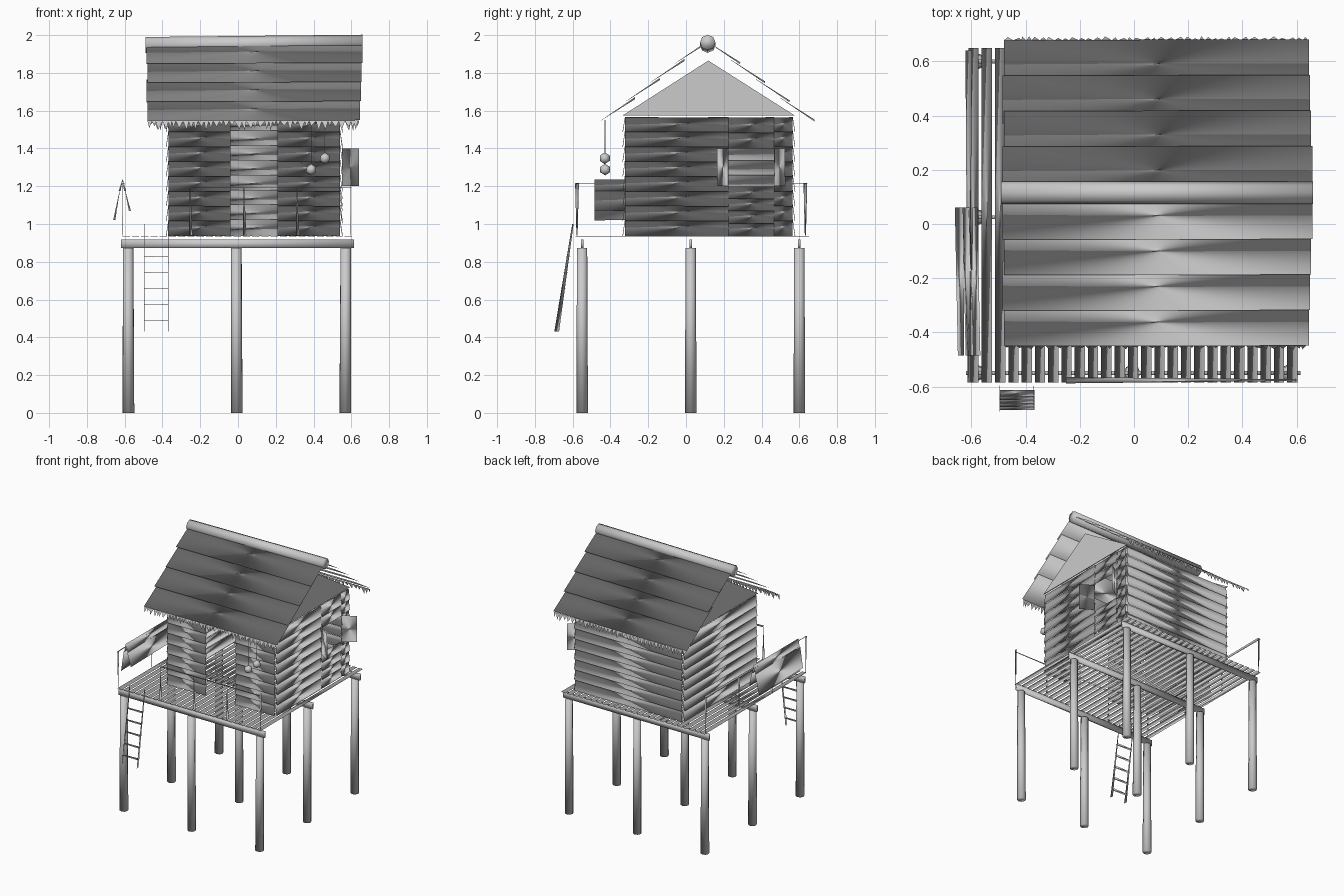
import bpy, bmesh, math, random
from mathutils import Vector

if "Cube" in bpy.data.objects:
    bpy.data.objects.remove(bpy.data.objects["Cube"])
random.seed(4)


def finish(bm, name, smooth=True, recalc=True):
    if recalc:
        bmesh.ops.recalc_face_normals(bm, faces=bm.faces)
    me = bpy.data.meshes.new(name)
    bm.to_mesh(me)
    bm.free()
    if smooth:
        me.shade_smooth()
    ob = bpy.data.objects.new(name, me)
    bpy.context.collection.objects.link(ob)
    return ob


def plate(bm, a, b, c, d, e=0.001):
    """Thin knife-edged board: closed solid with four corners."""
    a, b, c, d = map(Vector, (a, b, c, d))
    n = (c - a).cross(d - b).normalized() * e
    a, b, c, d = [bm.verts.new(p) for p in (a + n, b - n, c + n, d - n)]
    for f in ((a, b, c), (a, c, d), (a, d, b), (b, d, c)):
        bm.faces.new(f)


def prism(bm, pts, d):
    d = Vector(d)
    a = [bm.verts.new(p) for p in pts]
    b = [bm.verts.new(Vector(p) + d) for p in pts]
    bm.faces.new(a)
    bm.faces.new(b[::-1])
    n = len(a)
    for i in range(n):
        bm.faces.new((a[i], a[(i + 1) % n], b[(i + 1) % n], b[i]))


def tube(bm, p0, p1, r0, r1, n=8):
    p0, p1 = Vector(p0), Vector(p1)
    q = (p1 - p0).to_track_quat('Z', 'Y')
    ring = lambda c, r: [bm.verts.new(c + q @ Vector((r * math.cos(2 * math.pi * i / n),
                         r * math.sin(2 * math.pi * i / n), 0))) for i in range(n)]
    a, b = ring(p0, r0), ring(p1, r1)
    bm.faces.new(a[::-1])
    bm.faces.new(b)
    for i in range(n):
        bm.faces.new((a[i], a[(i + 1) % n], b[(i + 1) % n], b[i]))


# Stilts and beams
XS, YS = (-0.58, -0.007, 0.568), (-0.55, 0.025, 0.60)
bm = bmesh.new()
for x in XS:
    for y in YS:
        tube(bm, (x, y, 0), (x + random.uniform(-.003, .003), y, 0.872), 0.031, 0.027)
finish(bm, "stilts")
bm = bmesh.new()
for y in YS:
    prism(bm, [(-0.62, y - 0.007, 0.872), (-0.62, y + 0.007, 0.872),
               (-0.62, y + 0.007, 0.918), (-0.62, y - 0.007, 0.918)], (1.235, 0, 0))
finish(bm, "floor_beams")

# Deck planks
bm = bmesh.new()
for i in range(25):
    x, z = -0.592 + i * 0.049, 0.935
    plate(bm, (x - 0.019, -0.585, z), (x + 0.019, -0.585, z), (x + 0.019, 0.65, z), (x - 0.019, 0.65, z))
finish(bm, "deck_planks")

# Board walls: overlapping rows, lower edge kicked outward
X0, X1, Y0, Y1, ROW, ZB = -0.367, 0.54, -0.322, 0.564, 0.0785, 0.937


def board_wall(name, start, end, out, rows, z0=ZB, h=ROW):
    bm = bmesh.new()
    s, e, o = Vector(start + (0,)), Vector(end + (0,)), Vector(out + (0,))
    for k in range(rows):
        lo = o * 0.013 + Vector((0, 0, z0 + h * k))
        hi = Vector((0, 0, z0 + h * (k + 1) + (0.008 if k < rows - 1 else 0)))
        plate(bm, s + lo, e + lo, e + hi, s + hi, 0.0015)
    finish(bm, name)


board_wall("front_wall_left", (X0, Y0), (-0.04, Y0), (0, -1), 8)
board_wall("front_wall_right", (0.21, Y0), (X1, Y0), (0, -1), 8)
board_wall("back_wall", (X0, Y1), (X1, Y1), (0, 1), 8)
board_wall("left_wall", (X0, Y0), (X0, Y1), (-1, 0), 8)
board_wall("right_wall_front", (X1, Y0), (X1, 0.225), (1, 0), 8)
board_wall("right_wall_rear", (X1, 0.465), (X1, Y1), (1, 0), 8)
board_wall("right_wall_below_window", (X1, 0.225), (X1, 0.465), (1, 0), 4, ZB, 0.0655)
board_wall("right_wall_above_window", (X1, 0.225), (X1, 0.465), (1, 0), 2, 1.40, 0.0825)

# Gables
bm = bmesh.new()
for x in (X0 - 0.01, X1):
    prism(bm, [(x, -0.335, 1.575), (x, 0.575, 1.575), (x, 0.118, 1.865)], (0.006, 0, 0))
finish(bm, "gables", False)

# Open shutters
bm = bmesh.new()
for y0, y1 in ((0.223, 0.165), (0.467, 0.525)):
    plate(bm, (0.55, y0, 1.2), (0.64, y1, 1.2), (0.64, y1, 1.4), (0.55, y0, 1.4))
finish(bm, "shutters")

# Roof courses, overlapping down each slope
YR = 0.115
bm = bmesh.new()
for s in (-1, 1):
    for i in range(4):
        d, z = 0.172 + 0.131 * i, 1.848 - 0.101 * i
        xa, xb = -0.485 + 0.005 * (i % 2), 0.658 - 0.004 * i
        yt, zt, yl = YR + s * (d - 0.18), z + 0.118, YR + s * d
        plate(bm, (xa, yt, zt), (xb, yt, zt + 0.007), (xb, yl, z + 0.006), (xa, yl, z), 0.002)
finish(bm, "roof_courses")
bm = bmesh.new()
tube(bm, (-0.49, YR, 1.948), (0.66, YR, 1.961), 0.042, 0.041, 8)
finish(bm, "ridge_log")

# Ragged fringe hanging from the eaves
bm = bmesh.new()
for s in (-1, 1):
    y = YR + s * 0.566
    x = -0.48
    while x < 0.625:
        w = random.uniform(0.02, 0.045)
        drop = random.uniform(0.02, 0.048)
        bm.faces.new([bm.verts.new(p) for p in (
            (x, y - s * 0.004, 1.548), (x + w, y - s * 0.004, 1.548),
            (x + w * random.uniform(.3, .7), y + s * random.uniform(.004, .012), 1.542 - drop))])
        x += w * 0.88
finish(bm, "eave_fringe", False)

# Ladder: tapering rails and flat rungs
bm = bmesh.new()
for x in (-0.496, -0.370):
    plate(bm, (x, -0.595, 1.0), (x, -0.602, 1.0), (x, -0.697, 0.43), (x, -0.672, 0.43))
for i in range(5):
    z, y = 0.83 - 0.085 * i, -0.624 - 0.0128 * i
    plate(bm, (-0.495, y - 0.012, z), (-0.367, y - 0.012, z), (-0.367, y + 0.012, z), (-0.495, y + 0.012, z))
finish(bm, "ladder")

# Railing posts and flat handrails
bm = bmesh.new()
for x in (-0.25, 0.035, 0.315):
    y = -0.577
    plate(bm, (x - 0.009, y, 0.94), (x + 0.009, y, 0.94), (x - 0.002, y, 1.19), (x - 0.006, y, 1.19))
for x, y in ((0.597, -0.577), (-0.61, -0.577), (-0.61, -0.17), (-0.61, 0.23), (-0.61, 0.632)):
    plate(bm, (x, y - 0.003, 0.94), (x, y + 0.003, 0.94), (x, y + 0.01, 1.215), (x, y - 0.01, 1.215))
finish(bm, "railing_posts")
bm = bmesh.new()
plate(bm, (-0.25, -0.588, 1.195), (0.6, -0.579, 1.195), (0.6, -0.573, 1.195), (-0.25, -0.565, 1.195))
plate(bm, (-0.622, 0.64, 1.215), (-0.598, 0.64, 1.215), (-0.606, -0.585, 1.215), (-0.614, -0.585, 1.215))
finish(bm, "handrails")

# Cloth draped over the left handrail
bm = bmesh.new()
Y = (-0.485, 0.06)
for drop in ((-0.655, 1.02), (-0.572, 1.07)):
    mid = (drop[0] * 0.35 - 0.611 * 0.65, 1.175)
    for (xa, za), (xb, zb) in (((-0.611, 1.235), mid), (mid, drop)):
        plate(bm, (xa, Y[0], za), (xa, Y[1], za), (xb - 0.005, Y[1], zb), (xb + 0.004, Y[0], zb))
finish(bm, "draped_cloth")

# Hanging floats on strings
bm = bmesh.new()
for x, y, z in ((0.46, -0.43, 1.348), (0.387, -0.428, 1.288)):
    tube(bm, (x, y, z), (x, y, 1.55), 0.0012, 0.0012, 4)
    ball = bmesh.ops.create_icosphere(bm, subdivisions=1, radius=0.031)
    bmesh.ops.translate(bm, verts=ball["verts"], vec=(x, y, z))
finish(bm, "hanging_floats")
